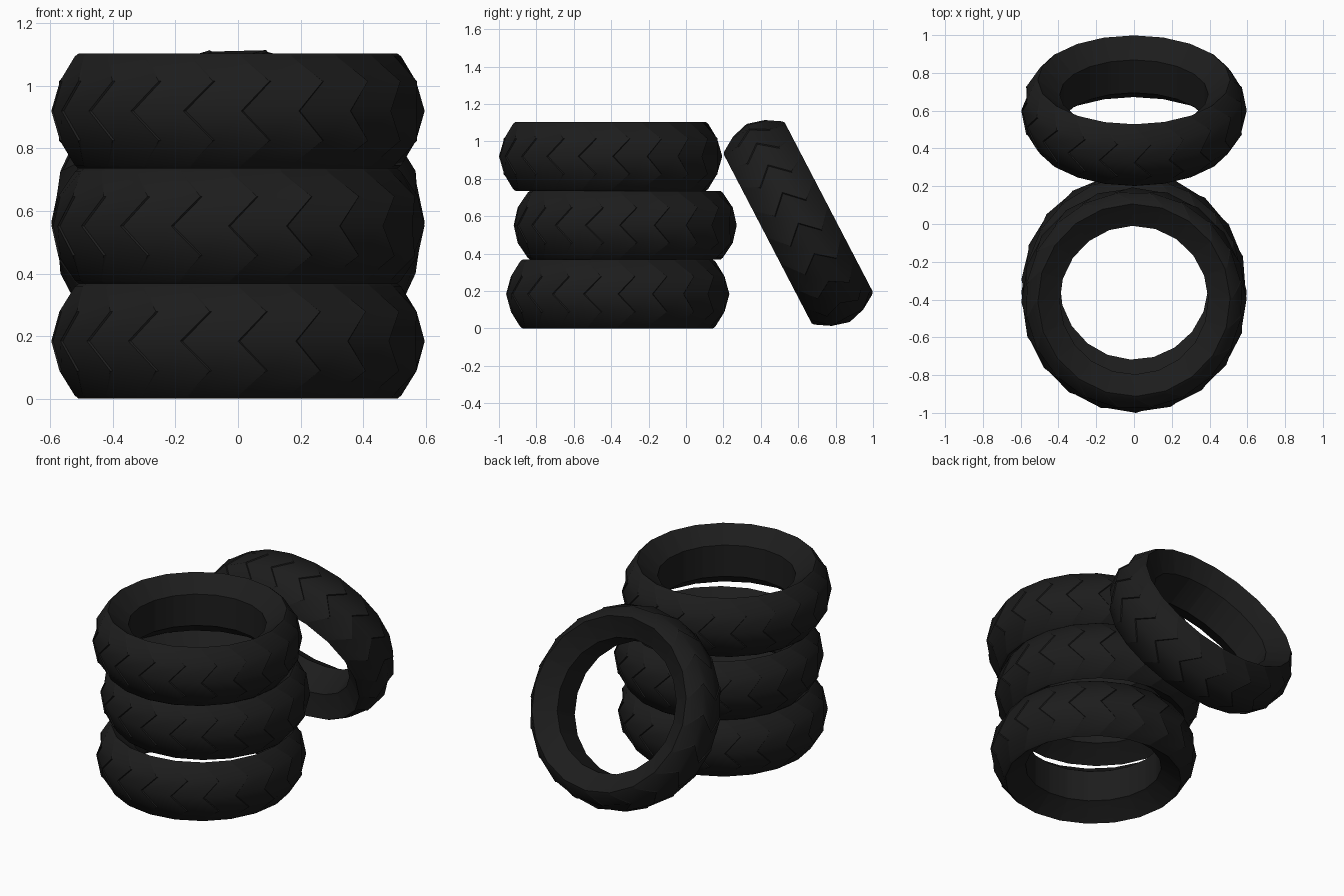
import bpy, bmesh, math

if "Cube" in bpy.data.objects:
    bpy.data.objects.remove(bpy.data.objects["Cube"], do_unlink=True)

rubber = bpy.data.materials.new("black rubber")
rubber.use_nodes = True
rubber.diffuse_color = (0.012, 0.012, 0.012, 1)
rubber.node_tree.nodes["Principled BSDF"].inputs["Base Color"].default_value = rubber.diffuse_color

SIDES = 20
STEP = math.tau / SIDES
STEP_WIDTH = 0.01  # angle taken up by each tread step

# Upper half of the tyre section: radius, height, twist in steps, depth of the tread step
HALF = [(0.578, 0.095, 0.5, 0.006), (0.522, 0.174, 0, 0), (0.509, 0.184, 0, 0),
        (0.409, 0.107, 0, 0), (0.393, 0.098, 0, 0)]
SECTION = [(0.597, 0, 0, 0.006)] + HALF + [(r, -h, t, d) for r, h, t, d in reversed(HALF)]


def tyre(name, location, tilt=0, turn=0):
    bm = bmesh.new()
    rings = []
    for r, h, twist, depth in SECTION:
        ring = []
        for i in range(SIDES):
            a = (i + twist) * STEP + math.radians(turn)
            # Each chevron block starts with a small radial step
            for angle, radius in ((a, r), (a + STEP_WIDTH, r - depth)):
                ring.append(bm.verts.new((radius * math.cos(angle), radius * math.sin(angle), h)))
        rings.append(ring)
    # Skin the closed section all the way round
    for k, ring in enumerate(rings):
        upper = rings[(k + 1) % len(rings)]
        for i in range(len(ring)):
            j = (i + 1) % len(ring)
            bm.faces.new((ring[i], ring[j], upper[j], upper[i]))
    bmesh.ops.recalc_face_normals(bm, faces=bm.faces)
    mesh = bpy.data.meshes.new(name)
    bm.to_mesh(mesh)
    bm.free()
    mesh.materials.append(rubber)
    obj = bpy.data.objects.new(name, mesh)
    bpy.context.collection.objects.link(obj)
    obj.location = location
    obj.rotation_euler.x = math.radians(tilt)
    bpy.ops.object.select_all(action='DESELECT')
    obj.select_set(True)
    bpy.context.view_layer.objects.active = obj
    bpy.ops.object.shade_smooth_by_angle(angle=math.radians(30))


# Stack of three, slightly misaligned
tyre("bottom_tyre", (0, -0.365, 0.184))
tyre("middle_tyre", (0, -0.325, 0.552), turn=-3)
tyre("top_tyre", (0, -0.403, 0.92), turn=1)

# One leaning against the back of the stack
tyre("leaning_tyre", (0, 0.6, 0.564), tilt=-62.5)
